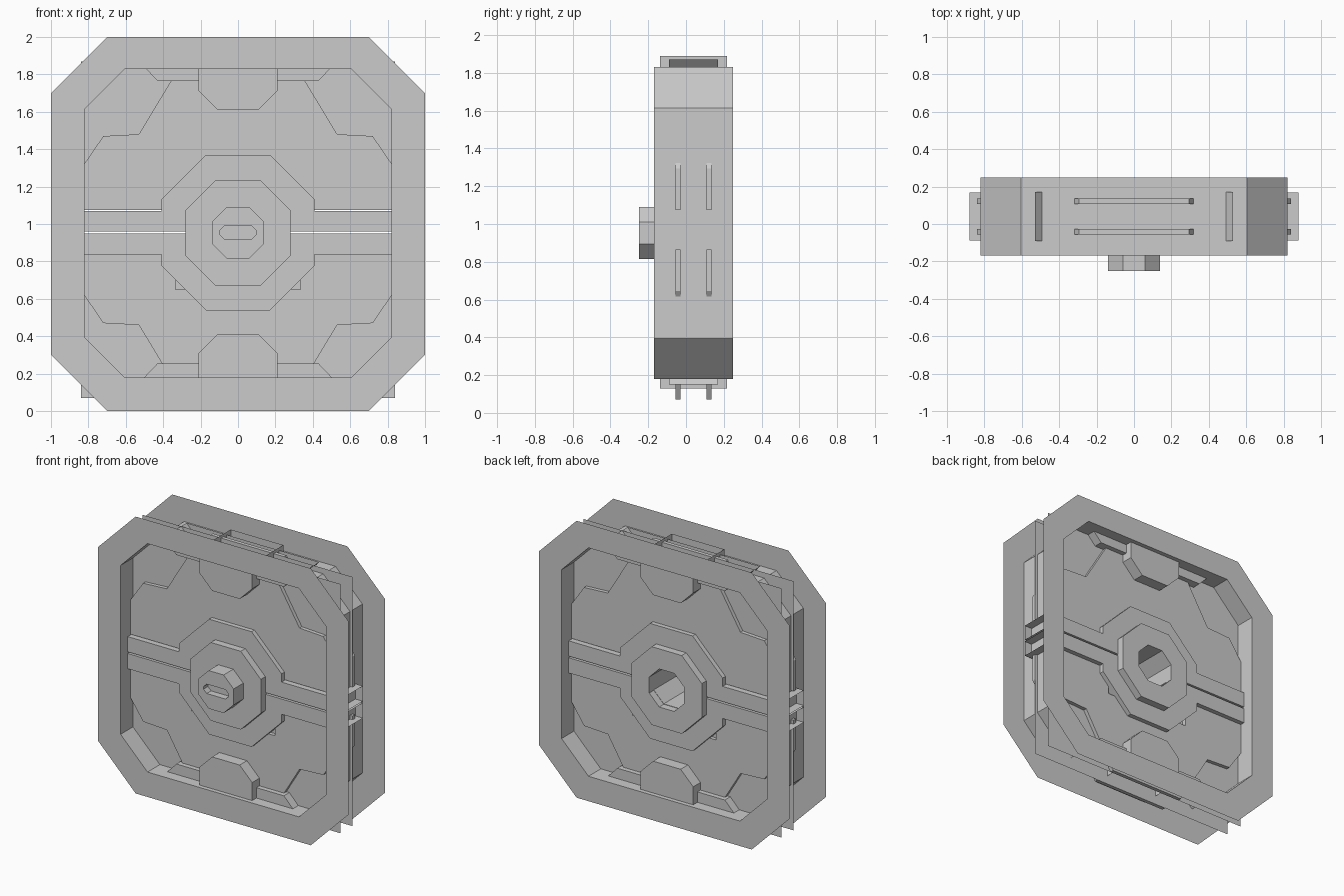
import bpy

if "Cube" in bpy.data.objects:
    bpy.data.objects.remove(bpy.data.objects["Cube"])

YC = 0.04       # mid-plane of the door thickness
MID = 0.97      # mirror height of the door leaves
SEAM = 0.954    # height of the split between the leaves


def add(name, verts, faces):
    me = bpy.data.meshes.new(name)
    me.from_pydata(verts, [], faces)
    me.update()
    ob = bpy.data.objects.new(name, me)
    bpy.context.collection.objects.link(ob)
    return ob


def octo(h, z0, z1, cut):
    f = h - cut
    return [(-f, z0), (f, z0), (h, z0 + cut), (h, z1 - cut),
            (f, z1), (-f, z1), (-h, z1 - cut), (-h, z0 + cut)]


def flip(loop, c):
    return [(x, 2 * c - z) for x, z in reversed(loop)]


def at(loop, y):
    return [(x, y, z) for x, z in loop]


def bridge(a, b, n):
    # quads between two matching loops starting at index a and b
    return [(a + i, b + i, b + (i + 1) % n, a + (i + 1) % n) for i in range(n)]


def prism(name, loop, y0, y1, is_open=lambda p, q: False):
    # extruded profile, with some side walls left open
    n = len(loop)
    walls = [w for i, w in enumerate(bridge(0, n, n))
             if not is_open(loop[i], loop[(i + 1) % n])]
    caps = [tuple(range(n)), tuple(reversed(range(n, 2 * n)))]
    return add(name, at(loop, y0) + at(loop, y1), caps + walls)


def ring(name, outer, inner, y0, y1, outer_wall=True):
    n = len(outer)
    verts = at(outer, y0) + at(inner, y0) + at(inner, y1) + at(outer, y1)
    faces = [f[::-1] for a in (0, n, 2 * n) for f in bridge(a, a + n, n)]
    if outer_wall:
        faces += bridge(0, 3 * n, n)
    return add(name, verts, faces)


# Outer frame: two flat rings joined by the opening's wall
ring("door_frame", octo(1, 0, 2, 0.3), octo(0.82, 0.18, 1.83, 0.215),
     YC - 0.209, YC + 0.209, outer_wall=False)

# Door leaves: flat backing sheets and raised panels on both faces
sheet = [(-0.84, 1.075), (-0.2, 1.075), (-0.2, 1.15), (0.2, 1.15), (0.2, 1.075),
         (0.84, 1.075), (0.84, 1.87), (-0.84, 1.87)]
panel = [(-0.84, 1.075), (-0.335, 1.075), (-0.335, 1.17), (0.335, 1.17),
         (0.335, 1.075), (0.84, 1.075), (0.84, 1.295), (0.72, 1.47), (0.53, 1.48),
         (0.295, 1.87), (-0.295, 1.87), (-0.53, 1.48), (-0.72, 1.47), (-0.84, 1.295)]
low_panel = flip([(x, 1.29 if z == 1.17 else z) for x, z in panel], MID)
for part, sh, pa in (("upper", sheet, panel), ("lower", flip(sheet, MID), low_panel)):
    for side, s in (("front", -1), ("back", 1)):
        idx = tuple(range(len(sh)))
        add(f"{part}_{side}_sheet", at(sh, YC + s * 0.068), [idx[::-s]])
        ya, yb = sorted((YC + s * 0.068, YC + s * 0.095))
        prism(f"{part}_{side}_panel", pa, ya, yb)

# Central cross band with octagonal plate, split in two halves, ends open
band = [(-0.88, 0.96), (-0.14, 0.96), (-0.14, 1.01), (-0.06, 1.09), (0.06, 1.09),
        (0.14, 1.01), (0.14, 0.96), (0.88, 0.96), (0.88, 1.07), (0.41, 1.07),
        (0.41, 1.13), (0.17, 1.37), (-0.17, 1.37), (-0.41, 1.13), (-0.41, 1.07),
        (-0.88, 1.07)]
for part, lp in (("upper", band), ("lower", flip(band, SEAM))):
    prism(f"{part}_band", lp, YC - 0.128, YC + 0.128,
          lambda p, q: abs(p[0]) == 0.88 and p[0] == q[0])

# Octagonal wheel around the hub
hub = octo(0.14, 0.815, 1.09, 0.08)
ring("lock_wheel", octo(0.28, 0.67, 1.235, 0.16), hub, YC - 0.18, YC + 0.18)

# Hub: tube open at the back, front cap with a sunken slot
slot = octo(0.1, 0.92, 0.988, 0.025)
verts = at(hub, YC + 0.18) + at(hub, -0.25) + at(slot, -0.25) + at(slot, -0.2)
faces = [f[::-1] for a in (0, 8, 16) for f in bridge(a, a + 8, 8)]
add("hub", verts, faces + [tuple(range(24, 32))])

# Clamp blocks and their side wedges at top and bottom, open into the frame
block = [(-0.21, 1.89), (-0.21, 1.71), (-0.11, 1.61), (0.11, 1.61),
         (0.21, 1.71), (0.21, 1.89)]
wedge = [(-0.53, 1.87), (-0.43, 1.765), (0.43, 1.765), (0.53, 1.87)]
for name, lp, half in (("clamp_block", block, 0.178), ("clamp_wedge", wedge, 0.13)):
    for part, l in (("top", lp), ("bottom", flip(lp, 1.01))):
        prism(f"{part}_{name}", l, YC - half, YC + half,
              lambda p, q: p[1] == q[1] and abs(p[1] - 1.01) > 0.8)
